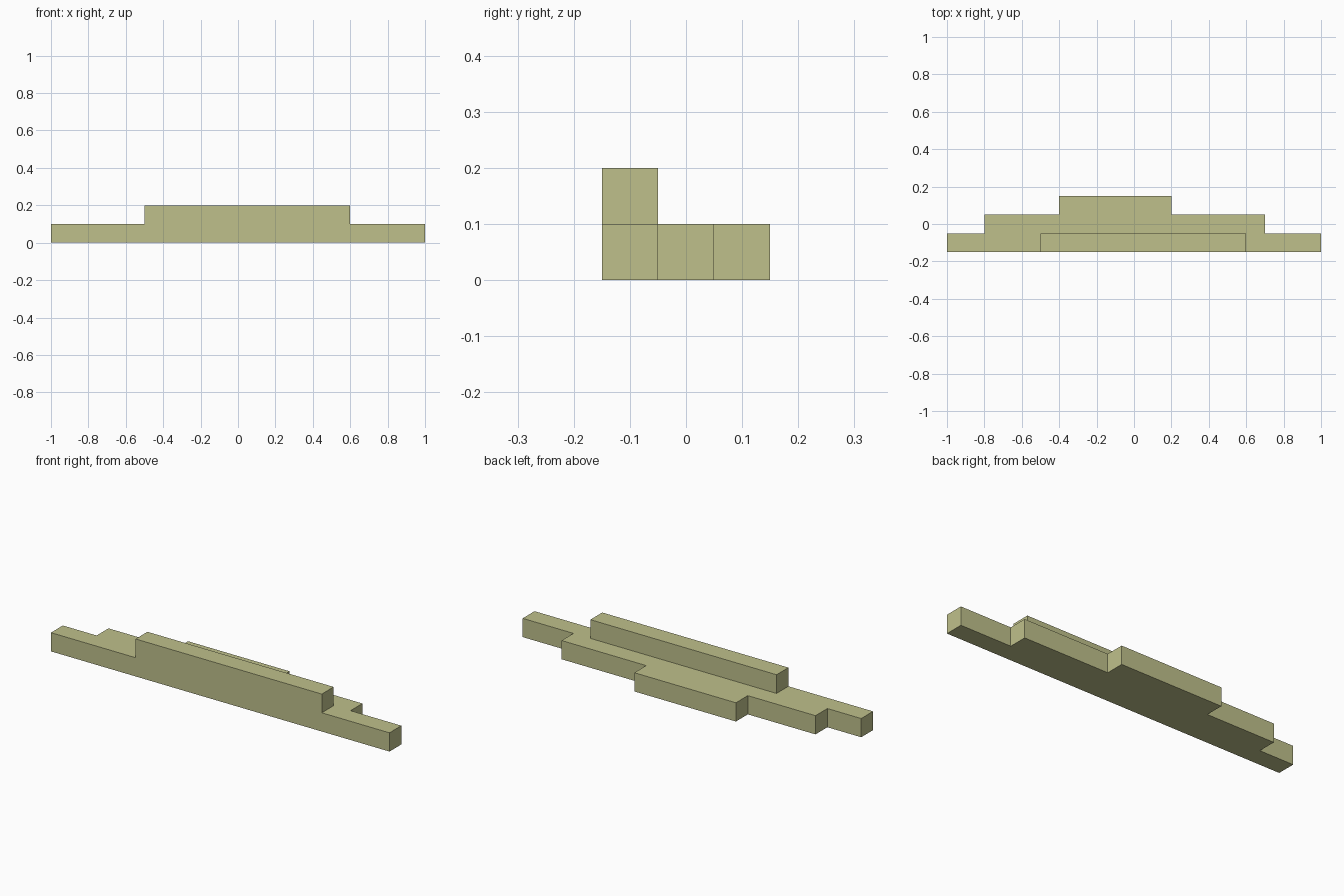
import bpy
import bmesh

cube = bpy.data.objects.get("Cube")
if cube:
    bpy.data.objects.remove(cube, do_unlink=True)

# Single muted olive colour
olive = bpy.data.materials.new("pale_olive")
olive.use_nodes = True
colour = (0.52, 0.53, 0.26, 1)
olive.diffuse_color = colour
olive.node_tree.nodes["Principled BSDF"].inputs["Base Color"].default_value = colour


def prism(name, outline, height):
    """Extrude a plan outline up from the ground."""
    bm = bmesh.new()
    face = bm.faces.new([bm.verts.new((x, y, 0)) for x, y in outline])
    top = bmesh.ops.extrude_face_region(bm, geom=[face])["geom"]
    bmesh.ops.translate(bm, vec=(0, 0, height),
                        verts=[v for v in top if isinstance(v, bmesh.types.BMVert)])
    bmesh.ops.recalc_face_normals(bm, faces=bm.faces)
    mesh = bpy.data.meshes.new(name)
    bm.to_mesh(mesh)
    bm.free()
    mesh.materials.append(olive)
    obj = bpy.data.objects.new(name, mesh)
    bpy.context.collection.objects.link(obj)
    return obj


# Rows of the stepped base: left end, right end, from front to back
row_depth = 0.1
front = -0.15
rows = [(-1, 1), (-0.8, 0.7), (-0.4, 0.2)]
right_side, left_side = [], []
for i, (x0, x1) in enumerate(rows):
    y0 = front + i * row_depth
    y1 = y0 + row_depth
    right_side += [(x0, y0), (x0, y1)]
    left_side += [(x1, y0), (x1, y1)]
base = prism("stepped_base", left_side + right_side[::-1], 0.1)

# Raised bar along the front, fused into the base
back = front + row_depth
bar = prism("raised_bar", [(-0.5, front), (0.6, front), (0.6, back), (-0.5, back)], 0.2)
union = base.modifiers.new("fuse_bar", 'BOOLEAN')
union.operation = 'UNION'
union.solver = 'EXACT'
union.object = bar
bpy.context.view_layer.objects.active = base
bpy.ops.object.modifier_apply(modifier=union.name)
bpy.data.objects.remove(bar, do_unlink=True)

# Merge coplanar faces left by the fusion
bm = bmesh.new()
bm.from_mesh(base.data)
bmesh.ops.dissolve_limit(bm, angle_limit=0.01, verts=bm.verts, edges=bm.edges)
bm.to_mesh(base.data)
bm.free()
